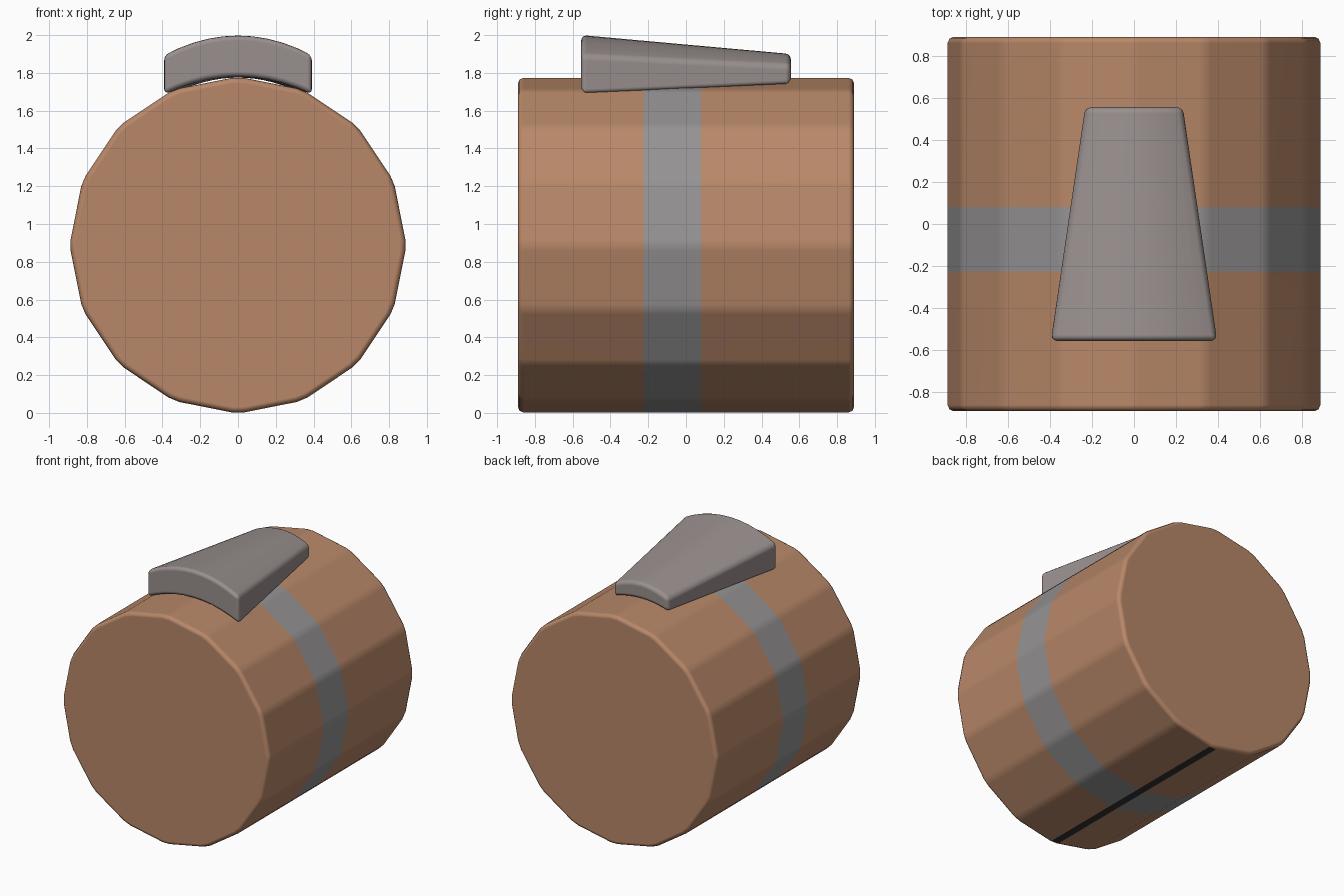
import bpy, bmesh, math

if "Cube" in bpy.data.objects:
    bpy.data.objects.remove(bpy.data.objects["Cube"])


def material(name, rgb):
    m = bpy.data.materials.new(name)
    m.diffuse_color = (*rgb, 1)
    m.use_nodes = True
    m.node_tree.nodes["Principled BSDF"].inputs["Base Color"].default_value = m.diffuse_color
    return m


wood = material("warm brown", (0.48, 0.245, 0.14))
band_grey = material("band grey", (0.30, 0.29, 0.29))
grip_grey = material("warm grey", (0.32, 0.28, 0.27))
dark = material("dark seam", (0.03, 0.03, 0.03))


def loft(name, rings, mats):
    """Skin equal closed rings of points and cap both ends."""
    bm = bmesh.new()
    loops = [[bm.verts.new(p) for p in ring] for ring in rings]
    n = len(loops[0])
    for a, b in zip(loops, loops[1:]):
        for i in range(n):
            j = (i + 1) % n
            bm.faces.new((a[i], a[j], b[j], b[i]))
    bm.faces.new(loops[0])
    bm.faces.new(loops[-1])
    bmesh.ops.recalc_face_normals(bm, faces=bm.faces)
    me = bpy.data.meshes.new(name)
    bm.to_mesh(me)
    bm.free()
    for m in mats:
        me.materials.append(m)
    ob = bpy.data.objects.new(name, me)
    bpy.context.collection.objects.link(ob)
    for p in me.polygons:
        p.use_smooth = True
    return ob


# barrel: 16 sides with narrow chamfers along every edge
R, CZ, SIDES, CH = 0.892, 0.888, 16, 0.03


def barrel_ring(y, inset):
    pts = []
    s = (R - inset) / R
    for k in range(SIDES):
        t = 2 * math.pi * k / SIDES
        for side in (-1, 1):
            r = (R - CH * math.tan(math.pi / SIDES)) * s
            x = math.sin(t) * r + math.cos(t) * CH * side * s
            z = math.cos(t) * r - math.sin(t) * CH * side * s
            pts.append((x, y, CZ + z))
    return pts


sections = [(-0.89, 0.03), (-0.881, 0.009), (-0.86, 0), (-0.225, 0),
            (0.08, 0), (0.86, 0), (0.881, 0.009), (0.89, 0.03)]
barrel = loft("barrel", [barrel_ring(y, i) for y, i in sections],
              [wood, band_grey, dark])

# band around the middle and dark seam along the underside
for p in barrel.data.polygons:
    if p.normal.z < -0.99:
        p.material_index = 2
    elif abs(p.normal.y) < 0.1 and -0.2 < p.center.y < 0.05:
        p.material_index = 1
wn = barrel.modifiers.new("weighted", 'WEIGHTED_NORMAL')
wn.weight = 80


# saddle on top: tapered, arched block
def saddle_ring(y, half, top, top_drop, low, low_drop, n=10):
    us = [2 * i / n - 1 for i in range(n + 1)]
    upper = [(u * half, y, top - top_drop * u * u) for u in us]
    lower = [(u * half, y, low - low_drop * u * u) for u in reversed(us)]
    return upper + lower


saddle = loft("saddle", [saddle_ring(-0.555, 0.395, 2.0, 0.105, 1.78, 0.095),
                         saddle_ring(0.555, 0.232, 1.9, 0.06, 1.775, 0.04)],
              [grip_grey])
bv = saddle.modifiers.new("bevel", 'BEVEL')
bv.width = 0.028
bv.segments = 3
bv.limit_method = 'ANGLE'
bv.angle_limit = math.radians(40)
wn = saddle.modifiers.new("weighted", 'WEIGHTED_NORMAL')
wn.weight = 80
